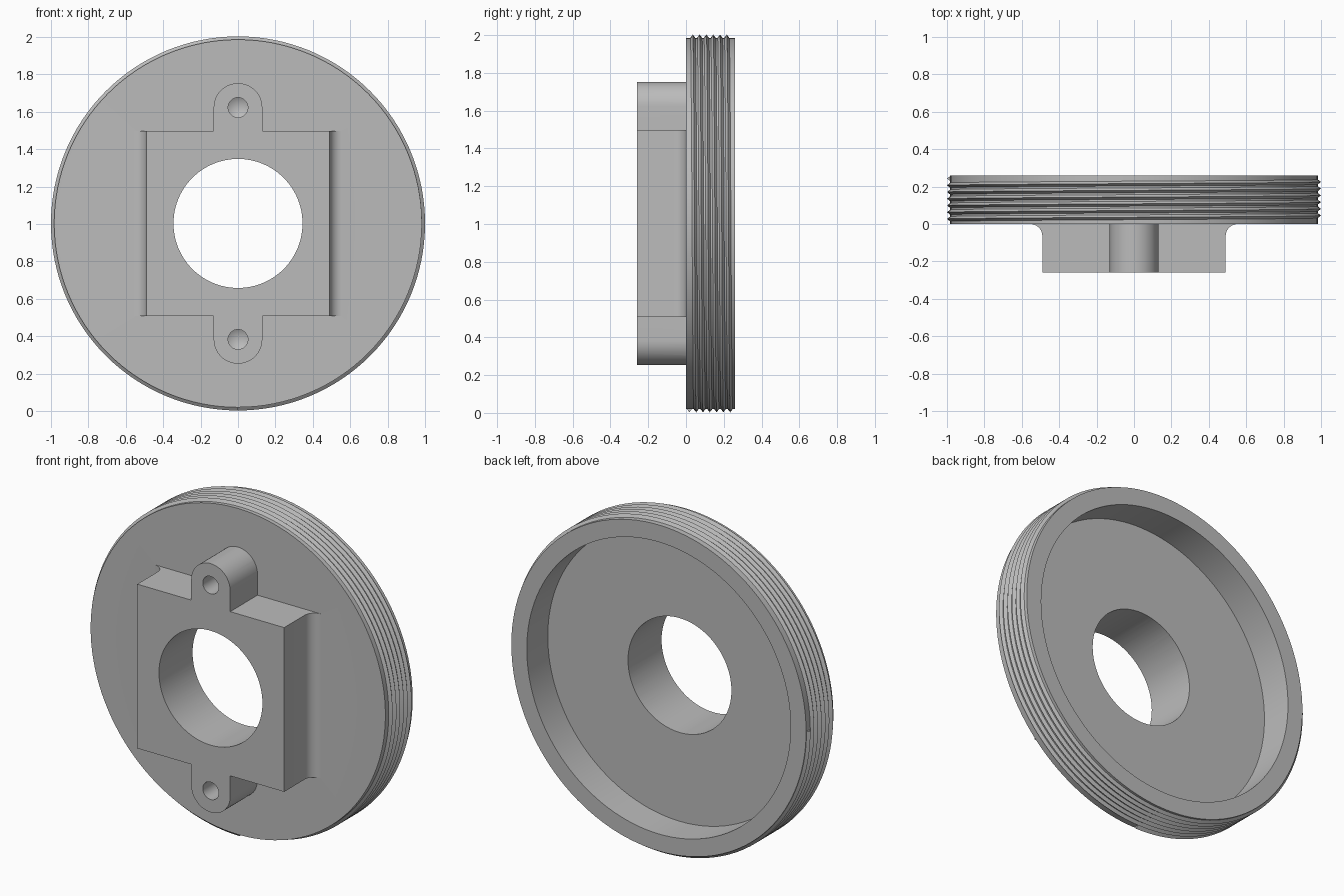
import bpy, bmesh
from math import sin, cos, pi, tau
from mathutils import Vector

CENTRE_Z = 1.003      # height of the disc axis
CORE_R, CREST_R = 0.983, 1.0
THICK, BLOCK_Y = 0.26, -0.26
HOLE_OFFSET = 0.62    # screw holes above and below the axis

default = bpy.data.objects.get("Cube")
if default:
    bpy.data.objects.remove(default, do_unlink=True)

grey = bpy.data.materials.new("plain grey")
grey.use_nodes = True
colour = (0.5, 0.5, 0.5, 1)
grey.diffuse_color = colour
grey.node_tree.nodes["Principled BSDF"].inputs["Base Color"].default_value = colour


def make_object(name, bm):
    bmesh.ops.recalc_face_normals(bm, faces=bm.faces)
    mesh = bpy.data.meshes.new(name)
    bm.to_mesh(mesh)
    bm.free()
    mesh.materials.append(grey)
    obj = bpy.data.objects.new(name, mesh)
    bpy.context.collection.objects.link(obj)
    return obj


def lathe(name, profile, offset=0, steps=128, closed=False):
    """Revolve (radius, y) points around an axis parallel to y."""
    bm = bmesh.new()
    pts = [bm.verts.new((r, y, 0)) for r, y in profile]
    pairs = list(zip(pts, pts[1:])) + ([(pts[-1], pts[0])] if closed else [])
    edges = [bm.edges.new(p) for p in pairs]
    bmesh.ops.spin(bm, geom=pts + edges, cent=(0, 0, 0), axis=(0, 1, 0),
                   angle=tau, steps=steps)
    bmesh.ops.remove_doubles(bm, verts=bm.verts, dist=1e-5)
    bmesh.ops.translate(bm, verts=bm.verts, vec=(0, 0, CENTRE_Z + offset))
    return make_object(name, bm)


def prism(name, points, along):
    """Extrude a flat outline along a vector."""
    bm = bmesh.new()
    face = bm.faces.new([bm.verts.new(p) for p in points])
    top = bmesh.ops.extrude_face_region(bm, geom=[face])["geom"]
    moved = [v for v in top if isinstance(v, bmesh.types.BMVert)]
    bmesh.ops.translate(bm, verts=moved, vec=Vector(along))
    return make_object(name, bm)


def combine(target, tool, operation):
    mod = target.modifiers.new(operation.title(), "BOOLEAN")
    mod.object, mod.operation, mod.solver = tool, operation, "EXACT"
    bpy.context.view_layer.objects.active = target
    bpy.ops.object.modifier_apply(modifier=mod.name)
    bpy.data.objects.remove(tool, do_unlink=True)


# Cup-shaped disc, hollowed from the back
body = lathe("threaded_cap", [(0, 0), (CORE_R, 0), (CORE_R, THICK),
                              (0.88, THICK), (0.88, 0.06), (0, 0.06)])

# Square boss, with a fillet at each side where it meets the disc
half, fillet, root = 0.49, 0.065, 0.03
side = [(half, BLOCK_Y)]
side += [(half + fillet * (1 - cos(a)), fillet * (sin(a) - 1))
         for a in [i * pi / 16 for i in range(9)]]
side.append((half + fillet, root))
outline = side + [(-x, y) for x, y in reversed(side)]
boss = prism("boss", [(x, y, CENTRE_Z - 0.495) for x, y in outline], (0, 0, 0.99))

# Upright lug with rounded ends
arc = [i * pi / 24 for i in range(25)]
lug_r = 0.13
ends = [(s * lug_r * cos(a), s * (HOLE_OFFSET + lug_r * sin(a)))
        for s in (1, -1) for a in arc]
lugs = prism("lugs", [(x, BLOCK_Y, CENTRE_Z + z) for x, z in ends],
             (0, root - BLOCK_Y, 0))

combine(boss, lugs, "UNION")
combine(body, boss, "UNION")

# Central bore
bore = lathe("bore_cutter", [(0, -0.5), (0.345, -0.5), (0.345, 0.5), (0, 0.5)], steps=96)
combine(body, bore, "DIFFERENCE")

# Blind screw holes with drilled tips
for sign in (1, -1):
    drill = lathe("drill_cutter", [(0, -0.4), (0.053, -0.4), (0.053, -0.05), (0, -0.02)],
                  offset=sign * HOLE_OFFSET, steps=32)
    combine(body, drill, "DIFFERENCE")

# Helical thread: starts at the bottom in front, ends at the right behind
bm = bmesh.new()
turns, pitch, per_turn, half_base = 6.25, 0.036, 128, 0.016
section = [(CORE_R - 0.004, -half_base), (CREST_R, 0), (CORE_R - 0.004, half_base)]
previous = None
for i in range(int(turns * per_turn) + 1):
    t = i / per_turn
    a = tau * t
    ring = [bm.verts.new((-r * sin(a), 0.018 + pitch * t + dy, CENTRE_Z - r * cos(a)))
            for r, dy in section]
    if previous:
        for j in range(3):
            k = (j + 1) % 3
            bm.faces.new((previous[j], previous[k], ring[k], ring[j]))
    else:
        bm.faces.new(ring)
    previous = ring
bm.faces.new(previous)
thread = make_object("screw_thread", bm)

# Smooth round walls, keep hard edges
for obj in (body, thread):
    bpy.ops.object.select_all(action="DESELECT")
    obj.select_set(True)
    bpy.context.view_layer.objects.active = obj
    bpy.ops.object.shade_smooth_by_angle(angle=pi / 6)
